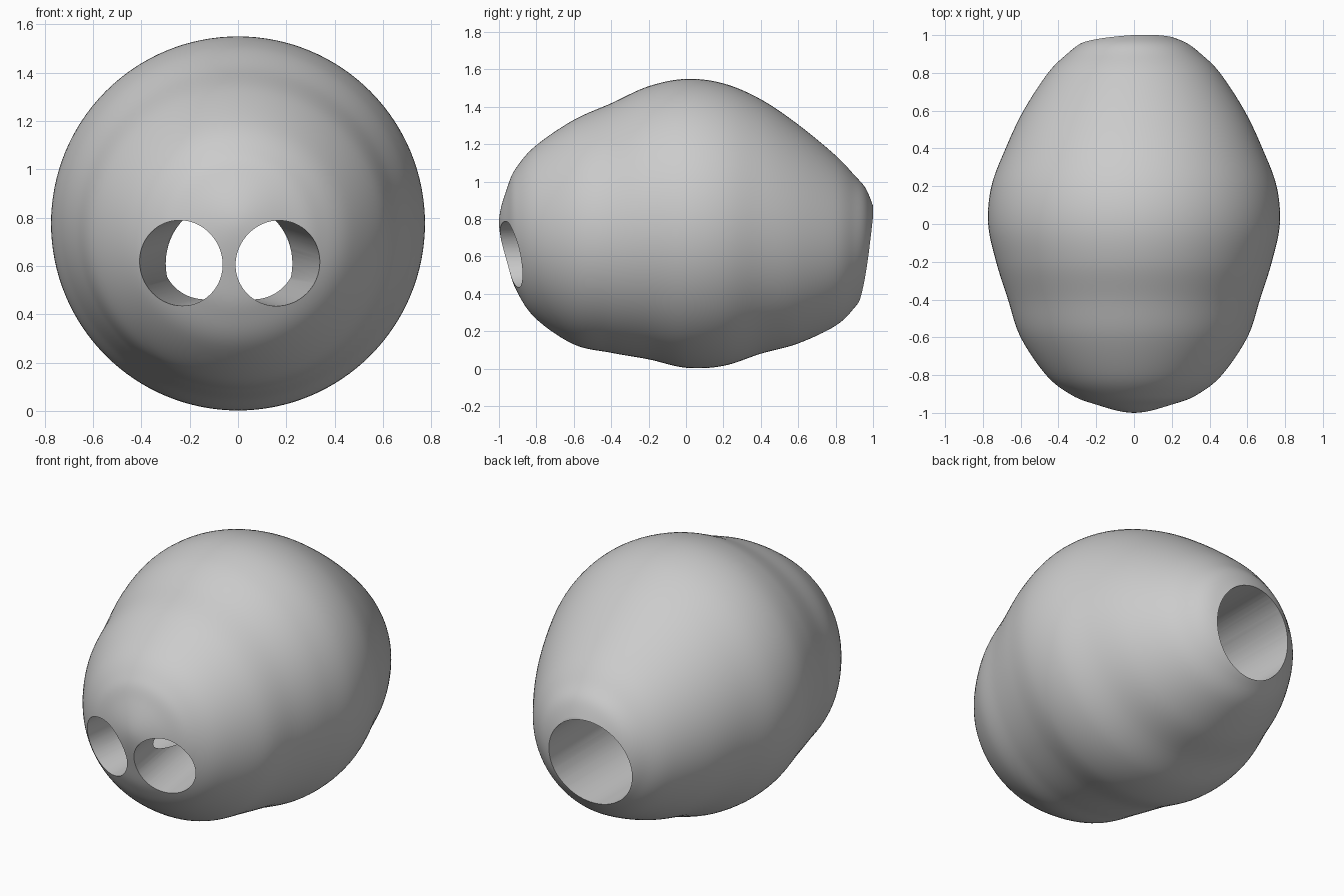
import bpy, bmesh, math
from mathutils import Vector

cube = bpy.data.objects.get("Cube")
if cube:
    bpy.data.objects.remove(cube, do_unlink=True)

# Single material
GREY = (0.6, 0.6, 0.6, 1)
mat = bpy.data.materials.new("plain grey")
mat.use_nodes = True
mat.diffuse_color = GREY
mat.node_tree.nodes["Principled BSDF"].inputs["Base Color"].default_value = GREY

SIDES = 128
STEPS = 8


def new_object(name, bm):
    bmesh.ops.recalc_face_normals(bm, faces=bm.faces)
    mesh = bpy.data.meshes.new(name)
    bm.to_mesh(mesh)
    bm.free()
    mesh.materials.append(mat)
    obj = bpy.data.objects.new(name, mesh)
    bpy.context.collection.objects.link(obj)
    return obj


def spline(points):
    """Smooth curve through the points."""
    out = []
    for a, b, c, d in zip(points, points[1:], points[2:], points[3:]):
        for i in range(STEPS):
            t = i / STEPS
            out.append(0.5 * (2 * b + (c - a) * t + (2 * a - 5 * b + 4 * c - d) * t * t
                              + (3 * b - a - 3 * c + d) * t ** 3))
    return out + [points[-2]]


# Bead body: round sections along y, as (y, centre height, radius)
profile = [Vector(p) for p in (
    (-0.95, 0.765, -0.22), (-1, 0.78, 0), (-0.95, 0.765, 0.22), (-0.9, 0.745, 0.34),
    (-0.8, 0.73, 0.465), (-0.6, 0.73, 0.6), (-0.4, 0.752, 0.667), (-0.2, 0.78, 0.73),
    (0, 0.777, 0.772), (0.2, 0.77, 0.755), (0.4, 0.76, 0.68), (0.6, 0.72, 0.585),
    (0.8, 0.685, 0.455), (0.9, 0.68, 0.355), (0.96, 0.69, 0.275), (1, 0.7, 0.17),
    (1.02, 0.7, 0.1))]
bm = bmesh.new()
rings = []
for y, zc, r in spline(profile)[1:]:
    rings.append([bm.verts.new((r * math.cos(a), y, zc + r * math.sin(a)))
                  for a in (2 * math.pi * i / SIDES for i in range(SIDES))])
for lower, upper in zip(rings, rings[1:]):
    for i in range(SIDES):
        j = (i + 1) % SIDES
        bm.faces.new((lower[i], lower[j], upper[j], upper[i]))
tip = bm.verts.new((0, -1, 0.78))
for i in range(SIDES):
    bm.faces.new((tip, rings[0][i], rings[0][(i + 1) % SIDES]))
bm.faces.new(rings[-1])
body = new_object("bead_body", bm)


def bore(name, start, end, radius):
    """Cut a round tunnel through the body between two points."""
    start, end = Vector(start), Vector(end)
    axis = end - start
    bm = bmesh.new()
    bmesh.ops.create_cone(bm, cap_ends=True, segments=64, radius1=radius,
                          radius2=radius, depth=axis.length)
    turn = axis.to_track_quat('Z', 'Y').to_matrix()
    bmesh.ops.rotate(bm, verts=bm.verts, matrix=turn)
    bmesh.ops.translate(bm, verts=bm.verts, vec=(start + end) / 2)
    cutter = new_object(name, bm)
    cutter.hide_render = True
    mod = body.modifiers.new(name, 'BOOLEAN')
    mod.operation = 'DIFFERENCE'
    mod.solver = 'EXACT'
    mod.object = cutter
    bpy.ops.object.modifier_apply(modifier=name)
    bpy.data.objects.remove(cutter, do_unlink=True)


bpy.ops.object.select_all(action='DESELECT')
body.select_set(True)
bpy.context.view_layer.objects.active = body

# One wide tunnel from the back, met by two narrower ones from the front
MID = -0.037
bore("back_bore", (MID, -0.1, 0.61), (MID, 1.3, 0.61), 0.262)
for name, side in (("right_eye_bore", -1), ("left_eye_bore", 1)):
    bore(name, (MID + side * 0.235, -1.2, 0.602), (MID + side * 0.08, 0.05, 0.645), 0.178)

bpy.ops.object.shade_smooth_by_angle(angle=math.radians(35))
